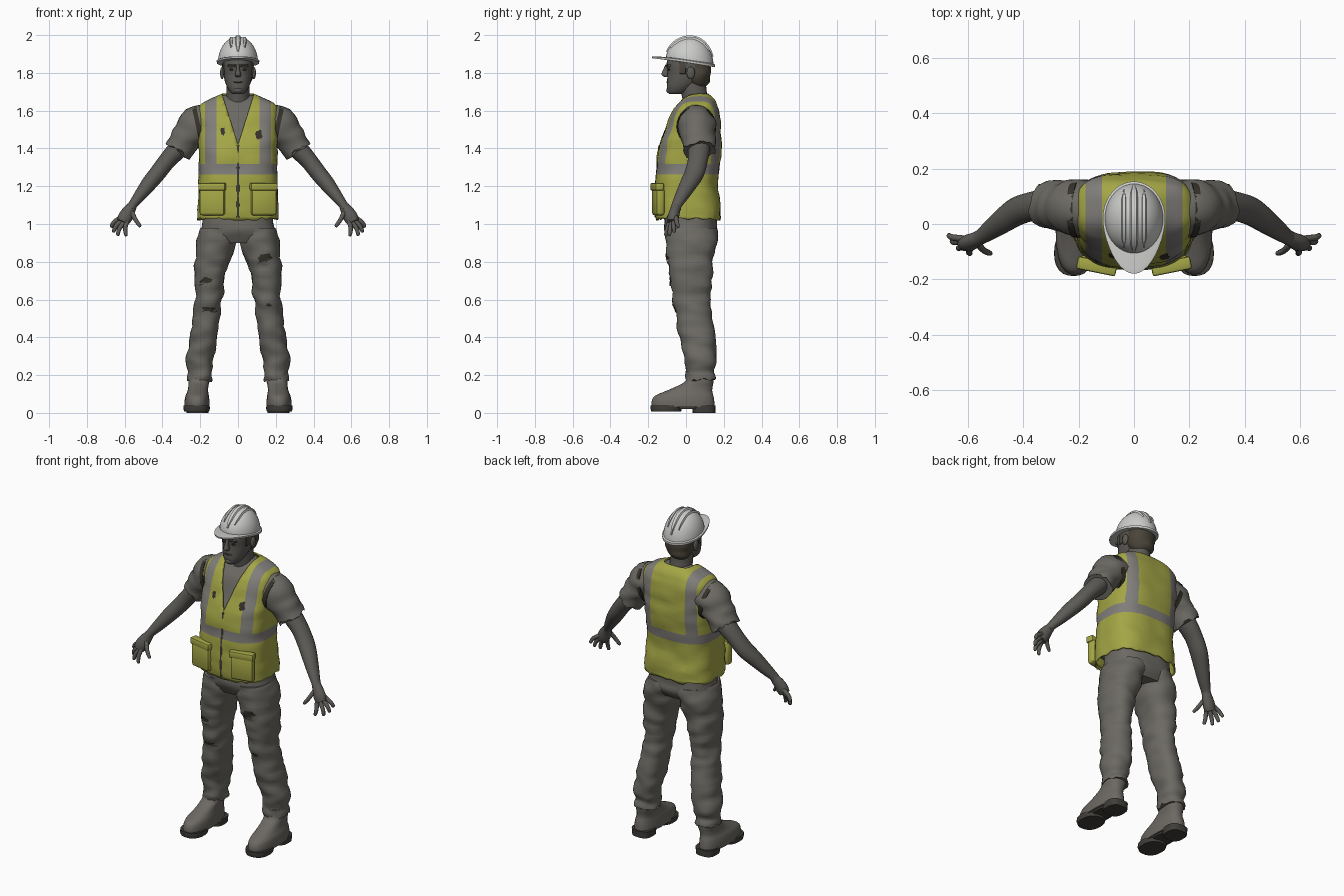
import bpy, bmesh, math, random
from mathutils import Vector, Matrix, noise
from mathutils.bvhtree import BVHTree

random.seed(4)
if "Cube" in bpy.data.objects:
    bpy.data.objects.remove(bpy.data.objects["Cube"])
made = []


def material(name, *rgb):
    m = bpy.data.materials.new(name)
    m.use_nodes = True
    m.diffuse_color = (*rgb, 1)
    m.node_tree.nodes["Principled BSDF"].inputs["Base Color"].default_value = (*rgb, 1)
    return m


cloth = material("grey cloth", .15, .142, .125)
skin = material("skin", .11, .104, .094)
leather = material("boot leather", .15, .14, .125)
rubber = material("dark rubber", .05, .048, .042)
yellow = material("safety yellow", .37, .38, .06)
silver = material("reflective grey", .22, .21, .195)
shell = material("helmet white", .6, .61, .59)
hair_col = material("hair brown", .07, .06, .042)
torn = material("torn shadow", .035, .032, .022)


def finish(name, bm, mats, mirror=False, solid=0):
    bmesh.ops.recalc_face_normals(bm, faces=bm.faces)
    me = bpy.data.meshes.new(name)
    bm.to_mesh(me)
    ob = bpy.data.objects.new(name, me)
    bpy.context.collection.objects.link(ob)
    for m in mats:
        me.materials.append(m)
    if solid:
        mod = ob.modifiers.new("thickness", "SOLIDIFY")
        mod.thickness = solid
    if mirror:
        ob.modifiers.new("mirror", "MIRROR")
    made.append(ob)
    return ob


def spline(rows, steps):
    """Catmull-Rom interpolation through rows of numbers."""
    out = []
    for i in range(len(rows) - 1):
        p = [rows[max(0, min(len(rows) - 1, i + k))] for k in (-1, 0, 1, 2)]
        for s in range(steps):
            t = s / steps
            out.append([b + .5 * t * (c - a + t * (2*a - 5*b + 4*c - d + t * (3*(b - c) + d - a)))
                        for a, b, c, d in zip(*p)])
    return out + [list(rows[-1])]


def loft(rows, n=24, power=2, flat=True, steps=4, fold=0, rag=0, caps=True):
    """Skin of elliptical sections; a row is x, y, z, half width, half depth."""
    rows = spline(rows, steps)
    bm, rings = bmesh.new(), []
    for i, (x, y, z, a, b) in enumerate(rows):
        c = Vector((x, y, z))
        t = Vector((0, 0, 1))
        if not flat:
            t = (Vector(rows[min(i + 1, len(rows) - 1)][:3]) - Vector(rows[max(i - 1, 0)][:3])).normalized()
        u = Vector((0, 1, 0)).cross(t).normalized()
        v = t.cross(u)
        ring = []
        for k in range(n):
            w = 2 * math.pi * k / n
            cs, sn = math.cos(w), math.sin(w)
            r = (abs(cs) ** power + abs(sn) ** power) ** (-1 / power)
            d = u * a * cs * r + v * b * sn * r
            p = c + d
            p += d.normalized() * fold * noise.noise(Vector((p.x * 9, p.y * 9, p.z * 20)))
            if i == len(rows) - 1:
                p += t * random.uniform(-rag, rag)
            ring.append(bm.verts.new(p))
        rings.append(ring)
    for r, s in zip(rings, rings[1:]):
        for k in range(n):
            bm.faces.new((r[k], r[(k + 1) % n], s[(k + 1) % n], s[k]))
    if caps:
        bm.faces.new(rings[0])
        bm.faces.new(rings[-1])
    return bm


def part(name, rows, mat, mirror=False, **kw):
    return finish(name, loft(rows, **kw), [mat], mirror)


def box(name, loc, size, mat, turn=0, bevel=.008, mirror=True):
    bm = bmesh.new()
    m = Matrix.Translation(loc) @ Matrix.Rotation(turn, 4, "Z") @ Matrix.Diagonal((*size, 1))
    bmesh.ops.create_cube(bm, size=1, matrix=m)
    bmesh.ops.bevel(bm, geom=bm.edges[:], offset=bevel, segments=2, affect="EDGES", profile=.5)
    return finish(name, bm, [mat], mirror)


def ball(name, loc, size, mat, mirror=False):
    bm = bmesh.new()
    bmesh.ops.create_uvsphere(bm, u_segments=16, v_segments=10, radius=1,
                              matrix=Matrix.Translation(loc) @ Matrix.Diagonal((*size, 1)))
    return finish(name, bm, [mat], mirror)


def tear(name, tree, x, z, w, h, mat=torn):
    """Ragged thin patch laid on the front of a surface."""
    bm, pts = bmesh.new(), []
    for k in range(15):
        r = random.uniform(.55, 1) if k < 14 else 0
        q = 2 * math.pi * k / 14
        px, pz = x + w * r * math.cos(q), z + h * r * math.sin(q)
        hit = tree.ray_cast(Vector((abs(px), -1, pz)), Vector((0, 1, 0)))[0]
        pts.append(bm.verts.new((px, (hit.y if hit else -.05) - .005, pz)))
    for k in range(14):
        bm.faces.new((pts[k], pts[(k + 1) % 14], pts[14]))
    finish(name, bm, [mat])


# Trousers
part("trouser_hips", [(0, .025, 1.07, .185, .14), (0, .025, 1, .19, .14), (0, .028, .95, .195, .137),
     (0, .03, .9, .17, .11)], cloth, n=32, power=2.6, fold=.006)
leg_bm = loft([(.1, .028, .98, .095, .135), (.115, .03, .91, .105, .135), (.135, .025, .8, .092, .122),
     (.15, .025, .7, .08, .108), (.155, .028, .6, .071, .098), (.165, .04, .52, .071, .095),
     (.177, .058, .42, .072, .096), (.19, .072, .32, .071, .09), (.202, .078, .25, .07, .08),
     (.202, .078, .21, .064, .075), (.205, .076, .175, .067, .079)],
     n=28, power=2.3, steps=5, fold=.016, rag=.012)
leg_tree = BVHTree.FromBMesh(leg_bm)
finish("trouser_leg", leg_bm, [cloth], True)
for x, z, w, h in ((-.17, .7, .045, .022), (-.155, .55, .055, .014), (.14, .82, .05, .03), (.165, .57, .02, .01)):
    tear("trouser_tear", leg_tree, x, z, w, h)
    tear("torn_flap", leg_tree, x, z - h * .9, w * .9, h * .5, cloth)

# Boots
part("boot", [(.217, -.015, .03, .066, .166), (.217, -.016, .06, .066, .166), (.216, -.01, .09, .062, .155),
     (.213, .015, .115, .055, .124), (.21, .045, .14, .053, .096), (.207, .072, .17, .056, .074),
     (.206, .074, .22, .055, .072)], leather, True, n=28, power=2.4)
part("boot_sole", [(.219, -.105, .008, .066, .079), (.219, -.105, .022, .07, .083), (.219, -.105, .04, .069, .082)],
     rubber, True, power=2.4, steps=1)
part("boot_heel", [(.214, .095, 0, .058, .06), (.214, .095, .04, .062, .062)], rubber, True, power=3, steps=1)
part("boot_waist", [(.216, .01, .02, .054, .08), (.216, .01, .042, .058, .08)], rubber, True, steps=1)

# Shirt and safety vest share one torso profile
torso = [(0, .066, 1.69, .085, .05), (0, .063, 1.665, .14, .082), (0, .06, 1.635, .195, .105),
         (0, .05, 1.59, .214, .128), (0, .038, 1.5, .212, .148), (0, .022, 1.41, .209, .167),
         (0, .01, 1.3, .207, .166), (0, .003, 1.2, .208, .165), (0, .008, 1.1, .213, .172),
         (0, .012, 1.025, .216, .17)]
part("shirt", [(x, y, z - .006, a - .016, b - .016) for x, y, z, a, b in torso[:-1]], cloth, n=40, power=2.8)

vest = loft(torso, n=56, power=3, fold=.007, rag=.008, caps=False)
vest_tree = BVHTree.FromBMesh(vest)


def cut(co, no):
    bmesh.ops.bisect_plane(vest, geom=vest.verts[:] + vest.edges[:] + vest.faces[:], plane_co=co, plane_no=no)


for z in (1.262, 1.318):
    cut((0, 0, z), (0, 0, 1))
for s in (1, -1):
    for x in (.115, .175):
        cut((s * x, 0, 0), (1, 0, 0))
    cut((0, 0, 1.42), (.27, 0, -.085 * s))
neck = [f for f in vest.faces for c in [f.calc_center_median()]
        if c.y < .06 and c.z > 1.42 and abs(c.x) < .085 * (c.z - 1.42) / .27]
bmesh.ops.delete(vest, geom=neck, context="FACES")
for f in vest.faces:
    c = f.calc_center_median()
    f.material_index = int(1.262 < c.z < 1.318 or (c.z > 1.318 and .115 < abs(c.x) < .175))
finish("safety_vest", vest, [yellow, silver], solid=.008)

# Zip, pockets and vest tears
zip_rows = [(0, vest_tree.ray_cast(Vector((.001, -1, z)), Vector((0, 1, 0)))[0].y, z, .007, .004)
            for z in (1.035, 1.1, 1.2, 1.3, 1.415)]
part("zip", zip_rows, rubber, n=8)
box("pocket", (.135, -.147, 1.118), (.135, .045, .145), yellow, .2, .014)
box("pocket_flap", (.135, -.153, 1.197), (.145, .046, .04), yellow, .2, .008)
for x, z, w, h in ((-.08, 1.49, .016, .028), (.11, 1.475, .024, .028), (-.15, 1.055, .04, .014)):
    tear("vest_tear", vest_tree, x, z, w, h)

# Arms: armhole edge, sleeve, bare arm and hand
part("armhole_edge", [(.198, .055, 1.515, .115, .105), (.221, .055, 1.51, .112, .103)], torn, True,
     flat=False, steps=1, n=28)
part("sleeve", [(.16, .055, 1.54, .09, .09), (.215, .057, 1.52, .104, .098), (.26, .063, 1.47, .088, .094),
     (.295, .068, 1.425, .073, .09), (.317, .07, 1.393, .068, .088)], cloth, True,
     flat=False, fold=.014, rag=.014)
part("arm", [(.25, .066, 1.47, .05, .056), (.32, .068, 1.395, .052, .058), (.375, .062, 1.335, .046, .053),
     (.425, .045, 1.27, .044, .052), (.47, .015, 1.215, .041, .046), (.52, -.022, 1.15, .032, .036),
     (.555, -.047, 1.105, .024, .028), (.57, -.055, 1.08, .026, .028)], skin, True, flat=False, n=20)
part("palm", [(.557, -.048, 1.1, .024, .024), (.58, -.06, 1.065, .034, .028), (.597, -.068, 1.035, .038, .03),
     (.61, -.073, 1.01, .032, .026)], skin, True, flat=False, n=16)
fingers = {"little_finger": ((.628, -.052, 1.03), (.672, -.04, .982)),
           "ring_finger": ((.62, -.063, 1.015), (.66, -.062, .955)),
           "middle_finger": ((.607, -.075, 1.005), (.637, -.088, .938)),
           "index_finger": ((.59, -.085, 1.01), (.592, -.108, .935)),
           "thumb": ((.562, -.075, 1.06), (.516, -.108, .985))}
for name, (a, b) in fingers.items():
    a, b = Vector(a), Vector(b)
    root = a.lerp(Vector((.58, -.062, 1.055)), .4)
    bend = a.lerp(b, .55) + Vector((.006, -.003, .004))
    part(name, [(*p, r, r) for p, r in ((root, .013), (a, .0125), (bend, .0115), (b.lerp(bend, .15), .009), (b, .003))],
         skin, True, flat=False, n=10, steps=3)

# Neck, head and face
part("neck", [(0, .06, 1.6, .085, .07), (0, .053, 1.65, .066, .07), (0, .042, 1.7, .061, .068),
     (0, .035, 1.76, .06, .07)], skin)
part("head", [(0, -.058, 1.688, .024, .03), (0, -.046, 1.697, .04, .05), (0, -.028, 1.725, .058, .073),
     (0, -.006, 1.76, .07, .094), (0, .008, 1.8, .077, .106), (0, .012, 1.85, .081, .115),
     (0, .015, 1.9, .078, .1)], skin, power=2.2)
part("nose", [(0, -.1, 1.845, .007, .008), (0, -.107, 1.815, .01, .015), (0, -.11, 1.79, .016, .02),
     (0, -.1, 1.778, .012, .012)], skin, n=12)
box("brow", (.033, -.094, 1.838), (.045, .016, .013), skin, .3, .005)
box("eyebrow", (.034, -.1, 1.84), (.038, .008, .007), hair_col, .3, .002)
ball("eye", (.032, -.089, 1.818), (.014, .008, .006), torn, True)
ball("lips", (0, -.093, 1.751), (.026, .011, .006), hair_col)
ball("chin", (0, -.085, 1.708), (.026, .02, .017), skin)
ball("ear", (.084, .025, 1.8), (.011, .022, .033), skin, True)
part("hair", [(0, .07, 1.728, .055, .04), (0, .064, 1.75, .073, .06), (0, .063, 1.8, .083, .067),
     (0, .06, 1.87, .087, .073)], hair_col, fold=.012, n=28)
box("sideburn", (.074, -.018, 1.825), (.014, .035, .06), hair_col, 0, .004)

# Hard hat: dome, tilted brim with a front peak, and crown ridges
DOME = Vector((0, .02, 1.855))
SIZE = Vector((.106, .126, .137))


def tilt(p):
    return Vector((p.x, p.y, p.z - .16 * (p.y - .02) * max(0, 1 - (p.z - 1.855) / .13)))


dome = loft([(0, .02, DOME.z + SIZE.z * math.sin(q), SIZE.x * math.cos(q), SIZE.y * math.cos(q))
             for q in [math.radians(d) for d in range(0, 90, 8)]], n=36, steps=1)
brim = loft([(0, .02, 1.852, .112, .133), (0, .02, 1.864, .113, .134), (0, .02, 1.868, .104, .124)], n=40, steps=1)
for v in brim.verts:
    front = max(0, -(v.co.y - .02) / .134)
    v.co.y -= .066 * front ** 2
    v.co.z -= .01 * front ** 3
for name, bm in (("hat_dome", dome), ("hat_brim", brim)):
    for v in bm.verts:
        v.co = tilt(v.co)
    finish(name, bm, [shell])
for name, x, lo, hi, r in (("crown_ridge", 0, 18, 162, .012), ("side_ridge", .036, 32, 148, .007)):
    k = math.sqrt(1 - (x / SIZE.x) ** 2)
    rows = []
    for i in range(13):
        q = math.radians(lo + (hi - lo) * i / 12)
        p = tilt(DOME + Vector((x, SIZE.y * k * math.cos(q), SIZE.z * k * math.sin(q))))
        rows.append((p, r * min(1, .25 + i / 3, .25 + (12 - i) / 3)))
    bm = bmesh.new()
    rings = []
    for p, s in rows:
        out = Vector((0, p.y - .02, p.z - 1.855)).normalized()
        rings.append([bm.verts.new(p + Vector((dx * s, 0, 0)) + out * h)
                      for dx, h in ((-1.3, -.004), (-.8, .007), (.8, .007), (1.3, -.004))])
    for a, b in zip(rings, rings[1:]):
        for j in range(3):
            bm.faces.new((a[j], a[j + 1], b[j + 1], b[j]))
    finish(name, bm, [shell], x > 0)

# Smooth shading with sharp edges kept
bpy.ops.object.select_all(action="DESELECT")
for ob in made:
    ob.select_set(True)
bpy.context.view_layer.objects.active = made[0]
bpy.ops.object.shade_smooth_by_angle(angle=math.radians(45))
